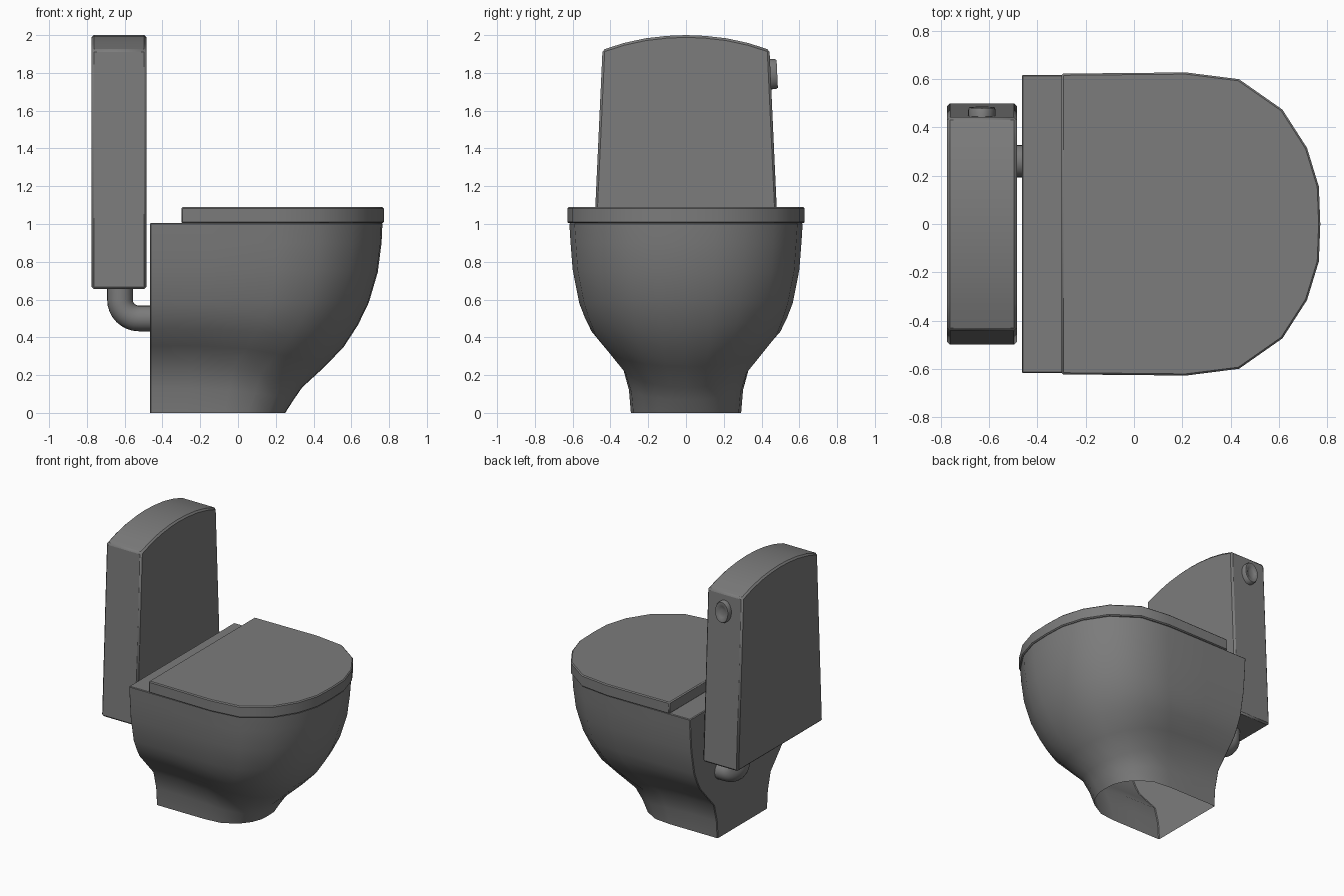
import bpy, bmesh, math
from mathutils import Matrix

if "Cube" in bpy.data.objects:
    bpy.data.objects.remove(bpy.data.objects["Cube"])

# dark grey finish shared by every part
dark = bpy.data.materials.new("dark_grey")
dark.diffuse_color = (0.2, 0.2, 0.2, 1.0)
dark.use_nodes = True
dark.node_tree.nodes["Principled BSDF"].inputs["Base Color"].default_value = dark.diffuse_color


def finish(name, bm, bevel=0.0, segments=1, angle=35):
    bmesh.ops.recalc_face_normals(bm, faces=bm.faces)
    me = bpy.data.meshes.new(name)
    bm.to_mesh(me)
    bm.free()
    me.materials.append(dark)
    ob = bpy.data.objects.new(name, me)
    bpy.context.collection.objects.link(ob)
    me.shade_smooth()
    me.set_sharp_from_angle(angle=math.radians(angle))
    if bevel:
        mod = ob.modifiers.new("bevel", "BEVEL")
        mod.width, mod.segments = bevel, segments
        mod.limit_method, mod.angle_limit = "ANGLE", math.radians(40)
    return ob


def mirrored(half):
    # half outline runs from the widest back corner to the centre line
    return half + [(x, -y) for x, y in reversed(half[:-1])]


def prism(points, direction):
    bm = bmesh.new()
    face = bm.faces.new([bm.verts.new(p) for p in points])
    ext = bmesh.ops.extrude_face_region(bm, geom=[face])["geom"]
    bmesh.ops.translate(bm, vec=direction,
                        verts=[v for v in ext if isinstance(v, bmesh.types.BMVert)])
    return bm


def skin(bm, rings):
    # quads between successive closed rings
    for p, q in zip(rings, rings[1:]):
        for k in range(len(p)):
            m = (k + 1) % len(p)
            bm.faces.new((p[k], p[m], q[m], q[k]))


# rounded front shared by bowl and lid
nose = [(0.215, 0.628), (0.435, 0.60), (0.615, 0.474), (0.717, 0.315), (0.766, 0.155), (0.772, 0.0)]
BACK = -0.465

# bowl: stacked outlines (side height, half width, front height, front reach), open below
rows = [(0, .292, 0, .25), (.13, .302, .07, .295), (.26, .335, .135, .34), (.355, .42, .245, .46),
        (.445, .50, .35, .56), (.51, .535, .465, .635), (.58, .565, .585, .693),
        (.76, .60, .745, .74), (.90, .611, .90, .76), (1.006, .618, 1.006, .765)]
plan = mirrored([(0.0, 1.0), (0.27, 1.0)] +
                [((x - BACK) / (0.772 - BACK), y / 0.628) for x, y in nose])
bm = bmesh.new()
loops = []
for zs, w, zf, xf in rows:
    loop = []
    for t, y in plan:
        s = max(0.0, (t - 0.27) / 0.73)
        loop.append(bm.verts.new((BACK + (xf - BACK) * t, w * y, zs + (zf - zs) * s * s)))
    loops.append(loop)
skin(bm, loops)
bm.faces.new(loops[-1])
finish("bowl", bm, 0.005)

# closed lid
outline = mirrored([(-0.30, 0.623)] + nose)
finish("lid", prism([(x, y, 1.004) for x, y in outline], (0, 0, 0.086)), 0.007)

# tapered cistern with arched top
half = [(0.50, 0.655), (0.442, 1.922), (0.33, 1.958), (0.215, 1.983), (0.10, 1.996)]
profile = half + [(0.0, 2.0)] + [(-y, z) for y, z in reversed(half)]
finish("cistern", prism([(-0.775, y, z) for y, z in profile], (0.29, 0, 0)), 0.012, angle=25)

# water pipe with elbow: (x, z, turn angle) along the path
turns = [math.pi + i * math.pi / 16 for i in range(9)]
path = [(-0.625, 0.67, turns[0])]
path += [(-0.525 + 0.1 * math.cos(a), 0.6 + 0.1 * math.sin(a), a) for a in turns]
path.append((-0.455, 0.5, turns[-1]))
bm = bmesh.new()
rings = []
for x, z, a in path:
    ring = []
    for k in range(20):
        b = k * math.tau / 20
        r = 0.068 * math.cos(b)
        ring.append(bm.verts.new((x + r * math.cos(a), 0.26 + 0.068 * math.sin(b),
                                  z + r * math.sin(a))))
    rings.append(ring)
skin(bm, rings)
finish("pipe", bm)

# oval flush button with a shallow dish, on the cistern side
bm = bmesh.new()
steps = [(1.0, -0.02), (1.0, 0.024), (0.92, 0.034), (0.7, 0.034), (0.5, 0.026), (0.25, 0.022)]
rings = [[bm.verts.new((0.057 * s * math.cos(k * math.tau / 24),
                        0.08 * s * math.sin(k * math.tau / 24), h)) for k in range(24)]
         for s, h in steps]
skin(bm, rings)
bm.faces.new(rings[-1])
bm.faces.new(rings[0])
tilt = math.atan2(0.058, 1.267)
bmesh.ops.transform(bm, verts=bm.verts, matrix=Matrix.Translation((-0.63, 0.449, 1.793))
                    @ Matrix.Rotation(-math.pi / 2 + tilt, 4, "X"))
finish("flush_button", bm)
